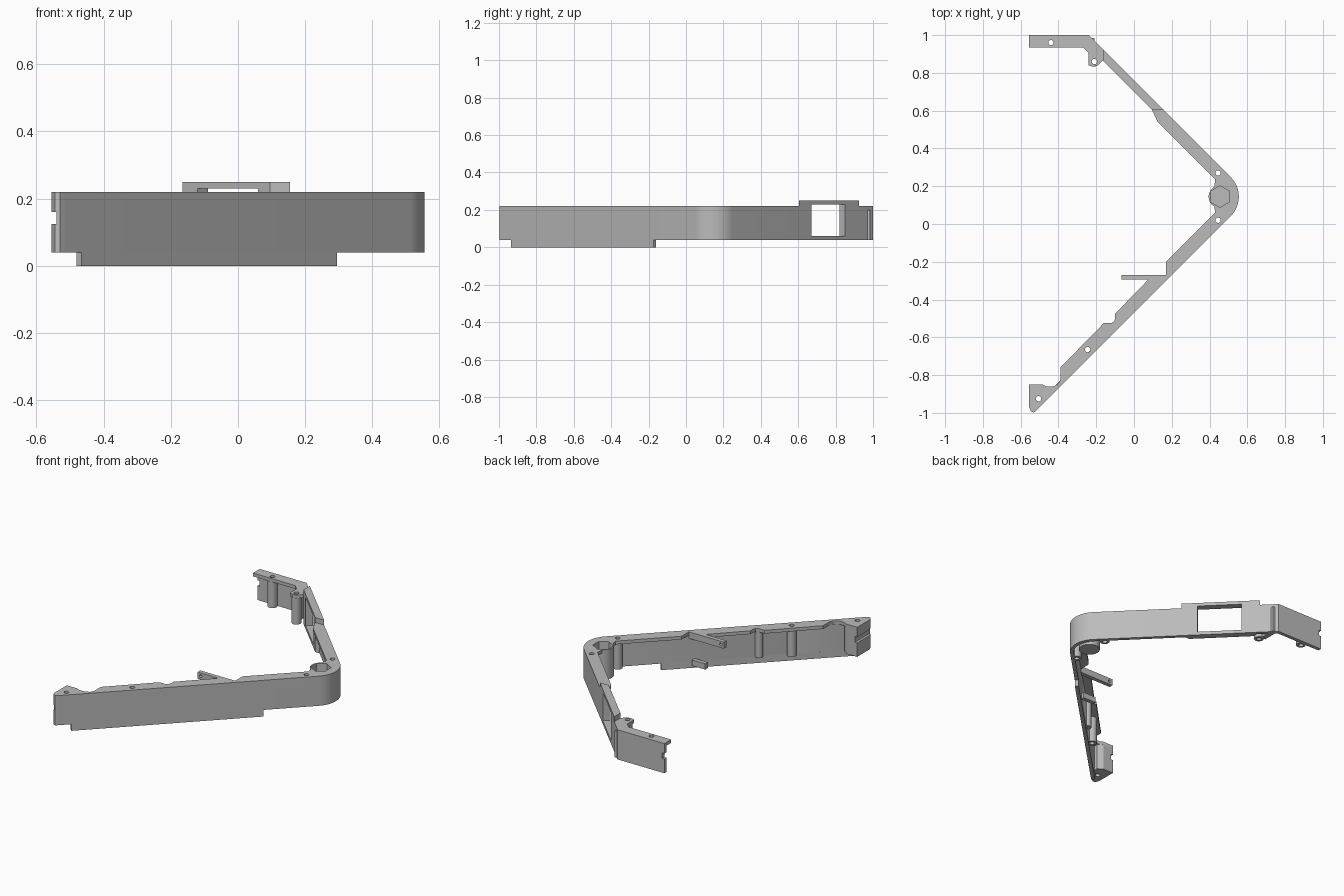
import bpy, bmesh
from math import sin, cos, pi, radians
from mathutils import Vector

if "Cube" in bpy.data.objects:
    bpy.data.objects.remove(bpy.data.objects["Cube"])

grey = bpy.data.materials.new("plain grey")
grey.use_nodes = True
grey.diffuse_color = (0.5, 0.5, 0.5, 1)
grey.node_tree.nodes["Principled BSDF"].inputs["Base Color"].default_value = (0.5, 0.5, 0.5, 1)

TOP, LIP, BASE = 0.22, 0.2, 0.04
WALL = 0.022


def arc(cx, cy, r, a0, a1, n):
    return [(cx + r * cos(radians(a0 + (a1 - a0) * i / n)),
             cy + r * sin(radians(a0 + (a1 - a0) * i / n))) for i in range(n + 1)]


def circle(cx, cy, r, n=24, start=0):
    return arc(cx, cy, r, start, start + 360, n)[:-1]


def box(x0, x1, y0, y1):
    return [(x0, y0), (x1, y0), (x1, y1), (x0, y1)]


def add_prism(bm, pts, z0, z1):
    low = [bm.verts.new((x, y, z0)) for x, y in pts]
    high = [bm.verts.new((x, y, z1)) for x, y in pts]
    faces = [bm.faces.new(low), bm.faces.new(high)]
    for i in range(len(pts)):
        j = (i + 1) % len(pts)
        faces.append(bm.faces.new((low[i], low[j], high[j], high[i])))
    bmesh.ops.recalc_face_normals(bm, faces=faces)


def solid(name, prisms):
    bm = bmesh.new()
    for pts, z0, z1 in prisms:
        add_prism(bm, pts, z0, z1)
    mesh = bpy.data.meshes.new(name)
    bm.to_mesh(mesh)
    bm.free()
    mesh.materials.append(grey)
    ob = bpy.data.objects.new(name, mesh)
    bpy.context.collection.objects.link(ob)
    return ob


def thicken(path, t):
    """Closed outline of a strip lying to the right of a path."""
    p = [Vector(q) for q in path]
    inner = []
    for i, q in enumerate(p):
        dirs = []
        if i > 0:
            dirs.append((q - p[i - 1]).normalized())
        if i < len(p) - 1:
            dirs.append((p[i + 1] - q).normalized())
        norms = [Vector((d.y, -d.x)) for d in dirs]
        n = sum(norms, Vector((0, 0))).normalized()
        inner.append(tuple(q + n * t / n.dot(norms[0])))
    return list(path) + inner[::-1]


# Outer line of the frame, from the rear end round the bend to the front end
bend = arc(0.41, 0.145, 0.145, 45, -45, 16)
outer = [(-0.555, 1.0), (-0.24, 1.0)] + bend
tip = [(-0.515, -0.985), (-0.53, -0.998), (-0.545, -0.993), (-0.555, -0.97)]

# Inner line of the top lip
inner = [(-0.555, -0.85), (-0.485, -0.85), (-0.465, -0.86), (-0.425, -0.86),
         (-0.4, -0.845), (-0.39, -0.825), (-0.39, -0.76), (-0.16, -0.525),
         (-0.12, -0.525), (-0.105, -0.515), (-0.1, -0.5), (-0.1, -0.475),
         (0.075, -0.295), (0.1, -0.27), (0.17, -0.27), (0.17, -0.2), (0.43, 0.06)]
inner += arc(0.455, 0.145, 0.06, 240, 120, 12)
inner += [(0.43, 0.235), (0.125, 0.54), (0.095, 0.605), (-0.165, 0.865),
          (-0.19, 0.84), (-0.215, 0.832), (-0.24, 0.84), (-0.24, 0.905),
          (-0.27, 0.935), (-0.555, 0.935)]

screws = [(-0.44, 0.96), (-0.21, 0.86), (0.445, 0.27),
          (0.445, 0.02), (-0.245, -0.665), (-0.505, -0.925)]

parts = []
parts.append(solid("top_lip", [(outer + tip + inner, LIP, TOP)]))
parts.append(solid("outer_wall", [(thicken(outer + tip[:1], WALL), BASE, LIP)]))

# Solid block closing the front end
block = [(-0.455, -0.925)] + tip + [(-0.555, -0.85), (-0.485, -0.85), (-0.455, -0.87)]
parts.append(solid("front_end_block", [(block, BASE, LIP)]))

# Skirt under the front arm
parts.append(solid("lower_skirt", [
    (thicken([(0.295, -0.175), (-0.465, -0.935)], WALL), 0, BASE)]))

# Thick raised frame round the window
parts.append(solid("window_frame", [
    ([(-0.165, 0.925), (-0.165, 0.865), (0.095, 0.605), (0.155, 0.605)], BASE, 0.25)]))

# Screw posts, hexagon boss and ribs
parts.append(solid("screw_posts", [(circle(x, y, 0.027), BASE, LIP) for x, y in screws[:5]]))
parts.append(solid("hexagon_boss", [(circle(0.455, 0.145, 0.06, 32), BASE, LIP)]))
parts.append(solid("wall_ribs", [(circle(-0.11, -0.545, 0.022), BASE, LIP),
                                 (box(-0.24, -0.21, 0.88, 0.985), BASE, LIP)]))

# Arm reaching inward, with a small peg below it
parts.append(solid("inner_arm", [(box(-0.065, 0.17, -0.295, -0.27), 0.18, TOP)]))
parts.append(solid("lower_peg", [(box(0.06, 0.15, -0.295, -0.27), 0.02, 0.055)]))

# Openings: screw holes, hexagon pocket, window, end notches
holes = [(circle(x, y, 0.014, 20), -0.1, 0.4) for x, y in screws]
holes.append((circle(0.455, 0.145, 0.057, 6, 30), 0.12, 0.4))
holes.append(([(-0.05, 0.89), (0.13, 0.71), (0.03, 0.61), (-0.15, 0.79)], 0.06, 0.23))
holes += [(box(-0.6, -0.54, y - 0.2, y + 0.2), 0.125, 0.16) for y in (1, -1)]
cutter = solid("opening_cutter", holes)

# Sideways hole through the arm tip
bm = bmesh.new()
add_prism(bm, circle(-0.045, 0.2, 0.009, 16), -0.1, 0.1)
for v in bm.verts:
    v.co = (v.co.x, v.co.z - 0.28, v.co.y)
bmesh.ops.recalc_face_normals(bm, faces=bm.faces)
mesh = bpy.data.meshes.new("arm_hole_cutter")
bm.to_mesh(mesh)
bm.free()
arm_cutter = bpy.data.objects.new("arm_hole_cutter", mesh)
bpy.context.collection.objects.link(arm_cutter)


def cut(ob, tool):
    mod = ob.modifiers.new("openings", "BOOLEAN")
    mod.operation = "DIFFERENCE"
    mod.solver = "EXACT"
    mod.object = tool
    bpy.context.view_layer.objects.active = ob
    bpy.ops.object.modifier_apply(modifier=mod.name)


for ob in parts:
    if ob.name not in ("lower_skirt", "lower_peg", "inner_arm", "wall_ribs"):
        cut(ob, cutter)
    elif ob.name == "inner_arm":
        cut(ob, arm_cutter)
for tool in (cutter, arm_cutter):
    bpy.data.objects.remove(tool)

# Smooth the curved sides and keep the edges sharp
bpy.ops.object.select_all(action="DESELECT")
for ob in parts:
    ob.select_set(True)
bpy.context.view_layer.objects.active = parts[0]
bpy.ops.object.shade_smooth_by_angle(angle=radians(30))
